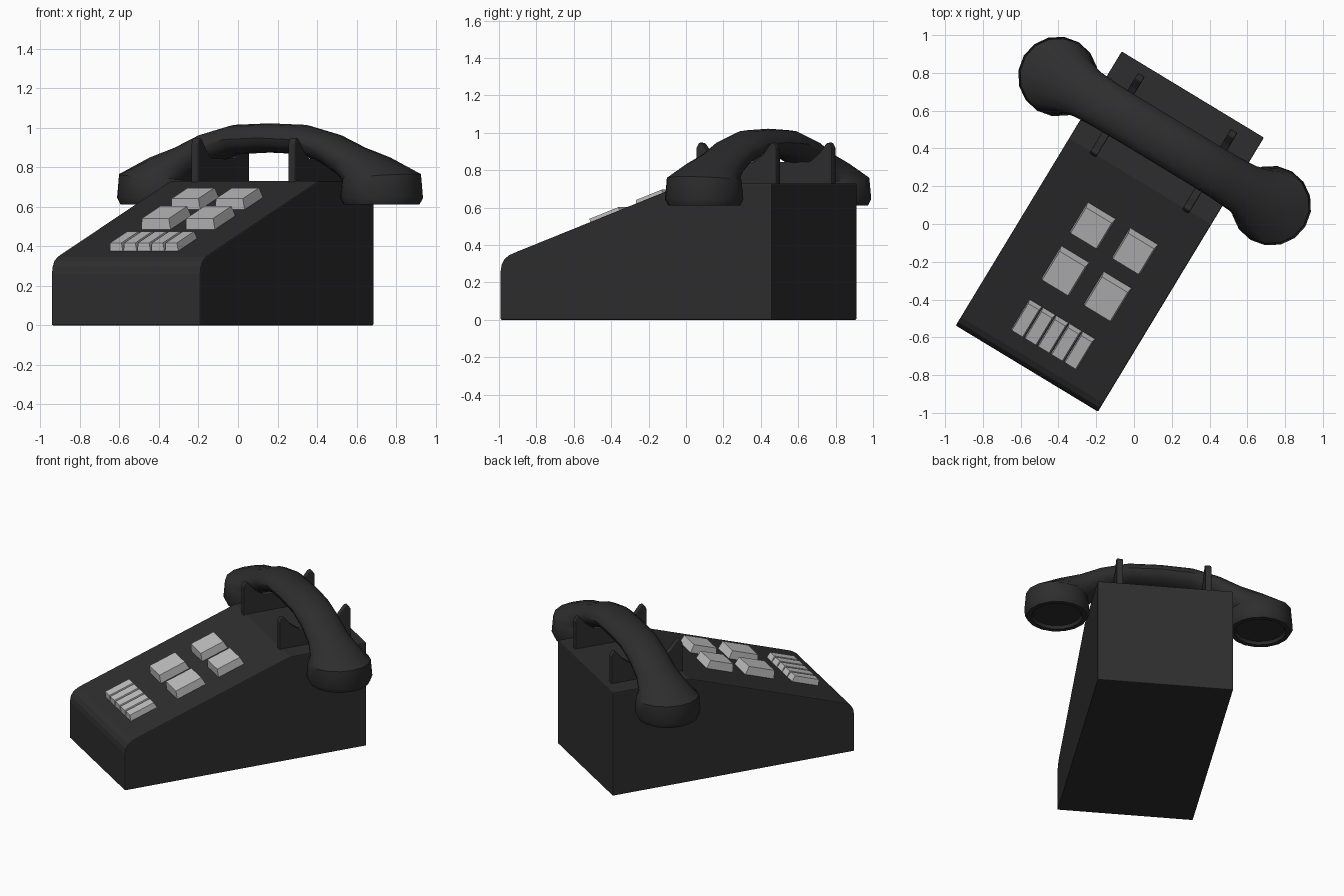
import bpy, bmesh, math
from mathutils import Matrix, Vector

if "Cube" in bpy.data.objects:
    bpy.data.objects.remove(bpy.data.objects["Cube"])

# The whole phone is modelled straight, then turned on the spot
PLACE = Matrix.Translation((-0.128, -0.04, 0)) @ Matrix.Rotation(math.radians(-31.2), 4, 'Z')


def material(name, value):
    m = bpy.data.materials.new(name)
    m.diffuse_color = (value, value, value, 1)
    m.use_nodes = True
    m.node_tree.nodes["Principled BSDF"].inputs["Base Color"].default_value = m.diffuse_color
    return m


BLACK = material("black plastic", 0.027)
GREY = material("light grey keys", 0.52)


def finish(name, bm, mat, bevel=0, smooth=False):
    bmesh.ops.recalc_face_normals(bm, faces=bm.faces)
    bm.transform(PLACE)
    me = bpy.data.meshes.new(name)
    bm.to_mesh(me)
    bm.free()
    me.materials.append(mat)
    ob = bpy.data.objects.new(name, me)
    bpy.context.collection.objects.link(ob)
    if bevel:
        mod = ob.modifiers.new("bevel", 'BEVEL')
        mod.width = bevel
        mod.segments = 2
        mod.limit_method = 'ANGLE'
    if smooth:
        bpy.ops.object.select_all(action='DESELECT')
        ob.select_set(True)
        bpy.context.view_layer.objects.active = ob
        bpy.ops.object.shade_smooth_by_angle(angle=math.radians(35))
    return ob


def extrude_profile(points, x0, x1):
    """Side profile (y, z) pulled from x0 to x1."""
    bm = bmesh.new()
    face = bm.faces.new([bm.verts.new((x0, y, z)) for y, z in points])
    res = bmesh.ops.extrude_face_region(bm, geom=[face])
    verts = [g for g in res["geom"] if isinstance(g, bmesh.types.BMVert)]
    bmesh.ops.translate(bm, verts=verts, vec=(x1 - x0, 0, 0))
    return bm


# Wedge body with rounded front lip
body = [(-0.848, 0), (-0.848, 0.26), (-0.842, 0.295), (-0.825, 0.325), (-0.795, 0.346),
        (-0.75, 0.363), (0.31, 0.73), (0.848, 0.73), (0.848, 0)]
finish("body", extrude_profile(body, -0.44, 0.44), BLACK, bevel=0.006)

# Cradle rails with a prong at each end
half = [(0.25, 0.72), (0.25, 0.92), (0.235, 0.948), (0.215, 0.945), (0.17, 0.89), (0.11, 0.845)]
rail = [(0.547 - d, z) for d, z in half] + [(0.547 + d, z) for d, z in reversed(half)]
for side, name in ((-1, "cradle_left"), (1, "cradle_right")):
    finish(name, extrude_profile(rail, side * 0.287 - 0.021, side * 0.287 + 0.021), BLACK, bevel=0.006)

# Handset: rings lofted from the middle to the cup, mirrored for the other end
# (x, z, half width, half thickness, downward tilt in degrees)
rings = [(0, 0.948, 0.128, 0.074, 0), (0.2, 0.940, 0.128, 0.075, 8),
         (0.36, 0.893, 0.130, 0.082, 26), (0.48, 0.832, 0.137, 0.092, 38),
         (0.575, 0.786, 0.162, 0.128, 58), (0.66, 0.752, 0.202, 0.202, 86),
         (0.66, 0.645, 0.212, 0.212, 90), (0.66, 0.612, 0.195, 0.195, 90),
         (0.66, 0.612, 0.165, 0.165, 90), (0.66, 0.632, 0.155, 0.155, 90)]
N = 16
path = [(r, -1) for r in reversed(rings[1:])] + [(r, 1) for r in rings]
bm = bmesh.new()
loops = []
for (x, z, hw, ht, tilt), side in path:
    a = math.radians(tilt)
    loop = []
    for i in range(N):
        t = math.tau * i / N
        s = ht * math.sin(t)
        loop.append(bm.verts.new((side * (x + s * math.sin(a)), 0.56 + hw * math.cos(t),
                                  z + s * math.cos(a))))
    loops.append(loop)
for p, q in zip(loops, loops[1:]):
    for i in range(N):
        j = (i + 1) % N
        bm.faces.new((p[i], p[j], q[j], q[i]))
bm.faces.new(loops[0])
bm.faces.new(loops[-1])
finish("handset", bm, BLACK, smooth=True)

# Tapered keys standing on the sloping panel
SLOPE = math.atan2(0.367, 1.06)


def key(name, x, y, w, d, h, inset_x, inset_y):
    bm = bmesh.new()
    bmesh.ops.create_cube(bm, size=1)
    for v in bm.verts:
        top = v.co.z > 0
        v.co.x *= w - 2 * inset_x * top
        v.co.y *= d / math.cos(SLOPE) - 2 * inset_y * top
        v.co.z = h if top else -0.01
    z = 0.363 + (y + 0.75) * math.tan(SLOPE)
    bm.transform(Matrix.Translation(Vector((x, y, z))) @ Matrix.Rotation(SLOPE, 4, 'X'))
    finish(name, bm, GREY)


for row, y, d in (("back", -0.018, 0.185), ("front", -0.298, 0.205)):
    for col, x in (("left", -0.094), ("right", 0.168)):
        key(f"key_{row}_{col}", x, y, 0.175, d, 0.055, 0.008, 0.014)
for i in range(5):
    key(f"small_key_{i + 1}", 0.025 + (i - 2) * 0.082, -0.62, 0.08, 0.19, 0.04, 0.007, 0.012)
